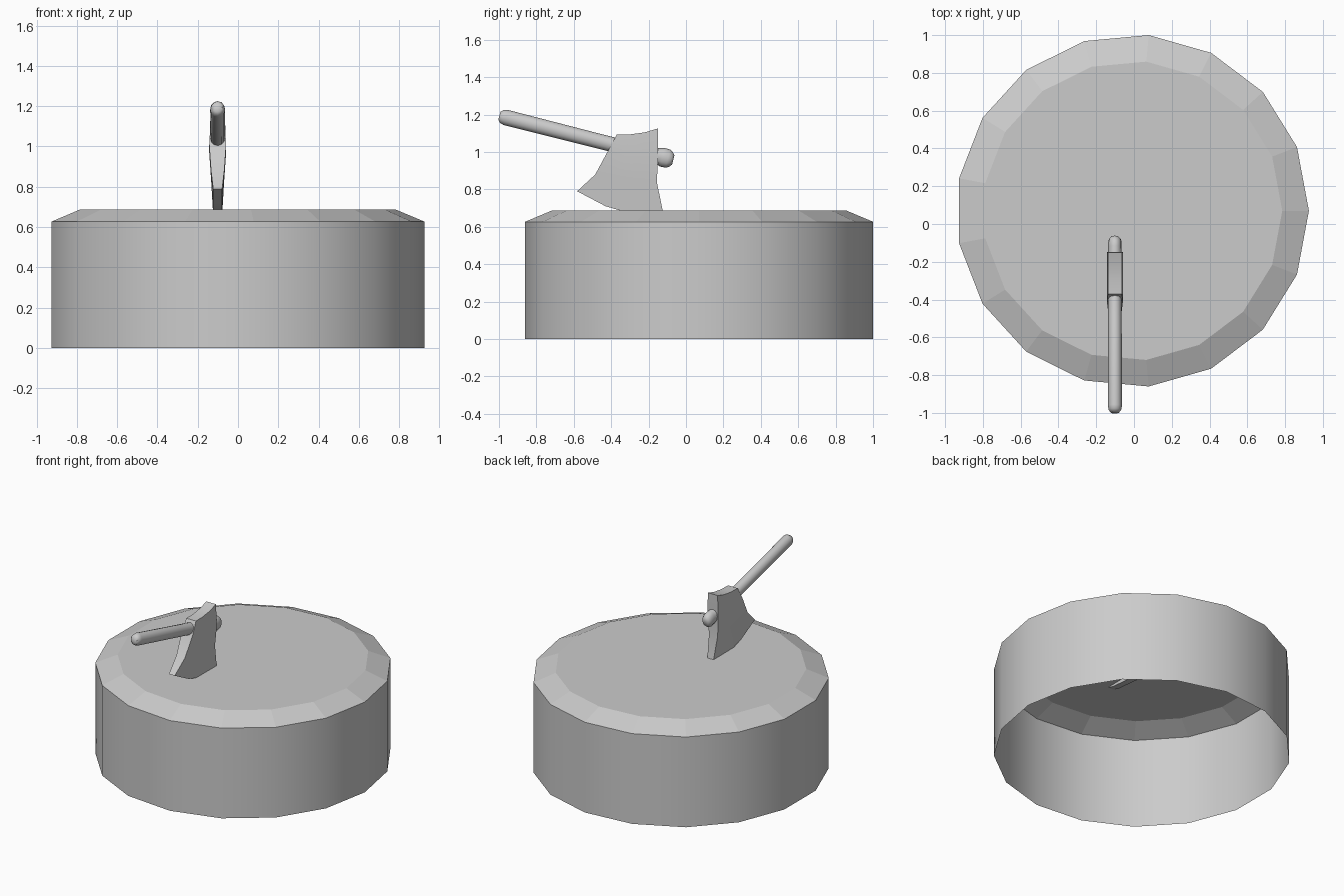
import bpy, math
from mathutils import Vector

if "Cube" in bpy.data.objects:
    bpy.data.objects.remove(bpy.data.objects["Cube"])

AXE_X = -0.101


def make(name, verts, faces, smooth_angle=None):
    mesh = bpy.data.meshes.new(name)
    mesh.from_pydata(verts, [], faces)
    mesh.update()
    obj = bpy.data.objects.new(name, mesh)
    bpy.context.collection.objects.link(obj)
    bpy.ops.object.select_all(action='DESELECT')
    bpy.context.view_layer.objects.active = obj
    obj.select_set(True)
    bpy.ops.object.mode_set(mode='EDIT')
    bpy.ops.mesh.select_all(action='SELECT')
    bpy.ops.mesh.normals_make_consistent(inside=False)
    bpy.ops.object.mode_set(mode='OBJECT')
    if smooth_angle:
        bpy.ops.object.shade_smooth_by_angle(angle=math.radians(smooth_angle))
    return obj


def bridge(rings, n):
    return [(r * n + i, r * n + (i + 1) % n, (r + 1) * n + (i + 1) % n, (r + 1) * n + i)
            for r in range(rings - 1) for i in range(n)]


# Stump: 17-sided, bevelled rim, open underneath
N = 17
profile = [(0.934, 0.0), (0.934, 0.627), (0.793, 0.686)]
verts = [(-0.008 + r * math.cos(2 * math.pi * i / N), 0.07 + r * math.sin(2 * math.pi * i / N), z)
         for r, z in profile for i in range(N)]
faces = bridge(3, N) + [tuple(range(2 * N, 3 * N))]
stump = make("stump", verts, faces)
for p in stump.data.polygons:
    p.use_smooth = abs(p.normal.z) < 0.1
for e in stump.data.edges:
    zs = [stump.data.vertices[v].co.z for v in e.vertices]
    e.use_edge_sharp = min(zs) > 0.6

# Axe handle: oval rings along a tilted axis, thicker knob at the far end
start, end = Vector((AXE_X, -0.998, 1.193)), Vector((AXE_X, -0.068, 0.957))
axis = (end - start).normalized()
up = Vector((1, 0, 0)).cross(axis).normalized()
length = (end - start).length
stations = [(0, .022, .022), (.014, .033, .036), (.035, .037, .042), (.50, .036, .040),
            (.86, .036, .040), (.90, .036, .051), (.93, .036, .050),
            (length - .012, .031, .040), (length, .020, .025)]
M = 12
verts = []
for t, rx, rz in stations:
    for i in range(M):
        a = 2 * math.pi * i / M
        verts.append(start + axis * t + Vector((rx * math.cos(a), 0, 0)) + up * rz * math.sin(a))
last = (len(stations) - 1) * M
faces = bridge(len(stations), M) + [tuple(range(M)), tuple(range(last, last + M))]
make("axe_handle", verts, faces, 50)

# Axe head: rows of (y, z) outline points with a half thickness, poll to cutting edge
rows = [
    (0.037, [(-.37, 1.093), (-.30, 1.094), (-.22, 1.105), (-.15, 1.126)]),
    (0.042, [(-.415, 1.01), (-.325, .995), (-.235, .98), (-.149, .97)]),
    (0.033, [(-.485, .88), (-.37, .865), (-.265, .85), (-.156, .84)]),
    (0.022, [(-.582, .79), (-.43, .71), (-.30, .672), (-.118, .655)]),
]
R, C = len(rows), 4
verts = [(AXE_X + s * hw, y, z) for s in (-1, 1) for hw, pts in rows for y, z in pts]
faces = [(o + r * C + c, o + r * C + c + 1, o + (r + 1) * C + c + 1, o + (r + 1) * C + c)
         for o in (0, R * C) for r in range(R - 1) for c in range(C - 1)]
rim = ([c for c in range(C)] + [r * C + C - 1 for r in range(1, R)]
       + [(R - 1) * C + c for c in range(C - 2, -1, -1)] + [r * C for r in range(R - 2, 0, -1)])
for a, b in zip(rim, rim[1:] + rim[:1]):
    faces.append((a, b, b + R * C, a + R * C))
make("axe_head", verts, faces, 28)
